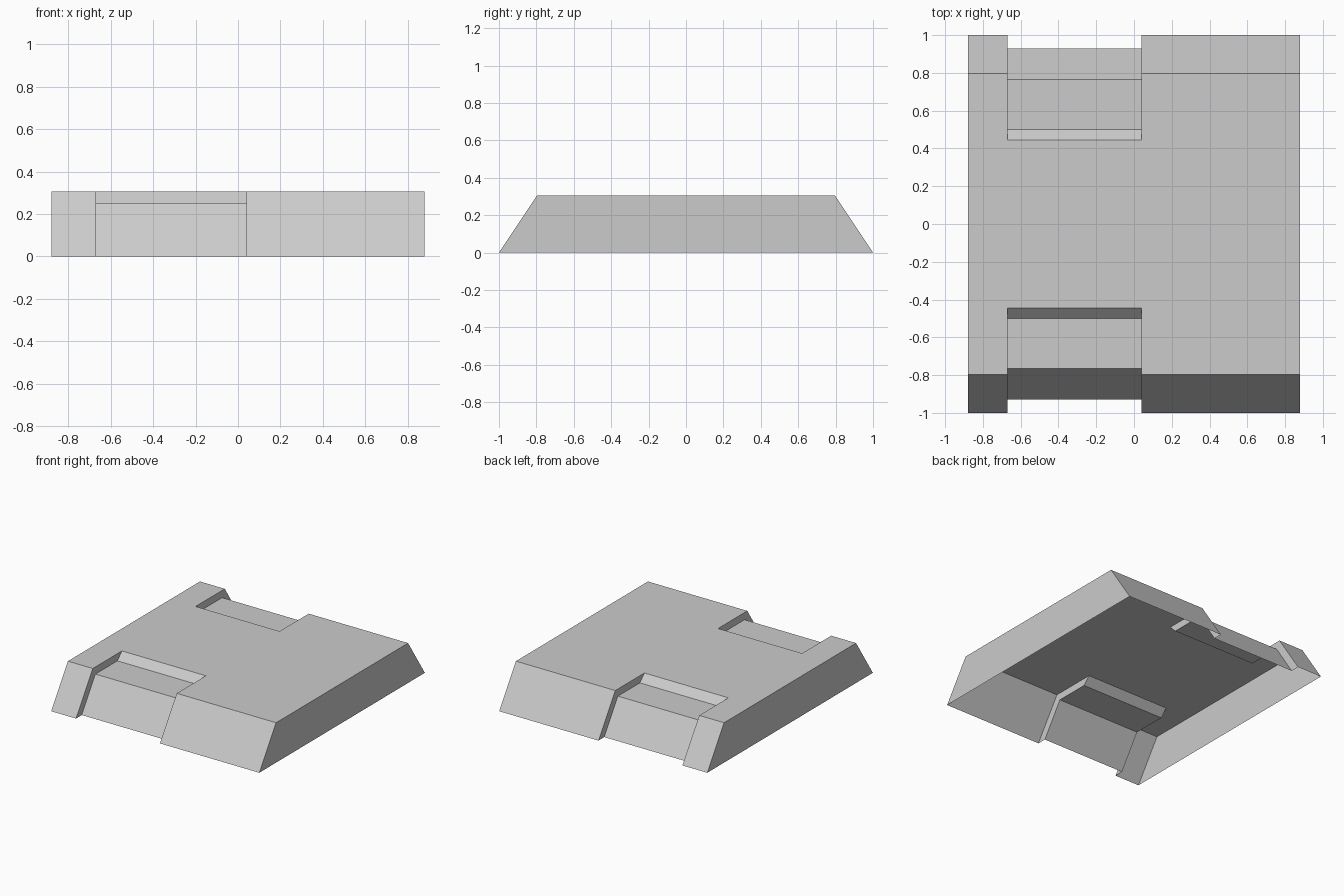
import bpy
import bmesh

if "Cube" in bpy.data.objects:
    bpy.data.objects.remove(bpy.data.objects["Cube"], do_unlink=True)

# Plain grey material
grey = bpy.data.materials.new("light grey")
grey.use_nodes = True
color = (0.6, 0.6, 0.6, 1)
grey.diffuse_color = color
grey.node_tree.nodes["Principled BSDF"].inputs["Base Color"].default_value = color

HALF_WIDTH = 0.88
NOTCH_LEFT, NOTCH_RIGHT = -0.67, 0.04
TOP, LEDGE = 0.305, 0.25

# Half profiles (y, z) from the ground up to the inner lip of the notch
outer = [(1.0, 0), (0.797, TOP), (0.445, TOP)]
notched = [(0.93, 0), (0.765, LEDGE), (0.5, LEDGE), (0.445, TOP)]


def mirrored(half):
    return half + [(-y, z) for y, z in reversed(half)]


bm = bmesh.new()


def face(points):
    bm.faces.new([bm.verts.new(p) for p in points])


def strip(profile, x0, x1):
    """Sweep a profile sideways between two x positions."""
    for (ya, za), (yb, zb) in zip(profile, profile[1:]):
        face([(x0, ya, za), (x1, ya, za), (x1, yb, zb), (x0, yb, zb)])


# Sloped ends and top, full on both sides and notched between
strip(mirrored(outer), -HALF_WIDTH, NOTCH_LEFT)
strip(mirrored(notched), NOTCH_LEFT, NOTCH_RIGHT)
strip(mirrored(outer), NOTCH_RIGHT, HALF_WIDTH)

# Upright side walls
for x in (-HALF_WIDTH, HALF_WIDTH):
    face([(x, y, z) for y, z in mirrored(outer)])

# Side walls of the front and back notches
for x in (NOTCH_LEFT, NOTCH_RIGHT):
    for side in (1, -1):
        face([(x, side * y, z) for y, z in outer + notched[-2::-1]])

# Weld the shell, which is open underneath, and face it outward
bmesh.ops.remove_doubles(bm, verts=bm.verts[:], dist=0.0005)
bmesh.ops.recalc_face_normals(bm, faces=bm.faces[:])
bm.normal_update()
top_face = max(bm.faces, key=lambda f: f.calc_center_median().z)
if top_face.normal.z < 0:
    bmesh.ops.reverse_faces(bm, faces=bm.faces[:])
bmesh.ops.dissolve_limit(bm, angle_limit=0.01, verts=bm.verts[:], edges=bm.edges[:])

mesh = bpy.data.meshes.new("notched_cover")
bm.to_mesh(mesh)
bm.free()
mesh.materials.append(grey)
cover = bpy.data.objects.new("notched_cover", mesh)
bpy.context.collection.objects.link(cover)
